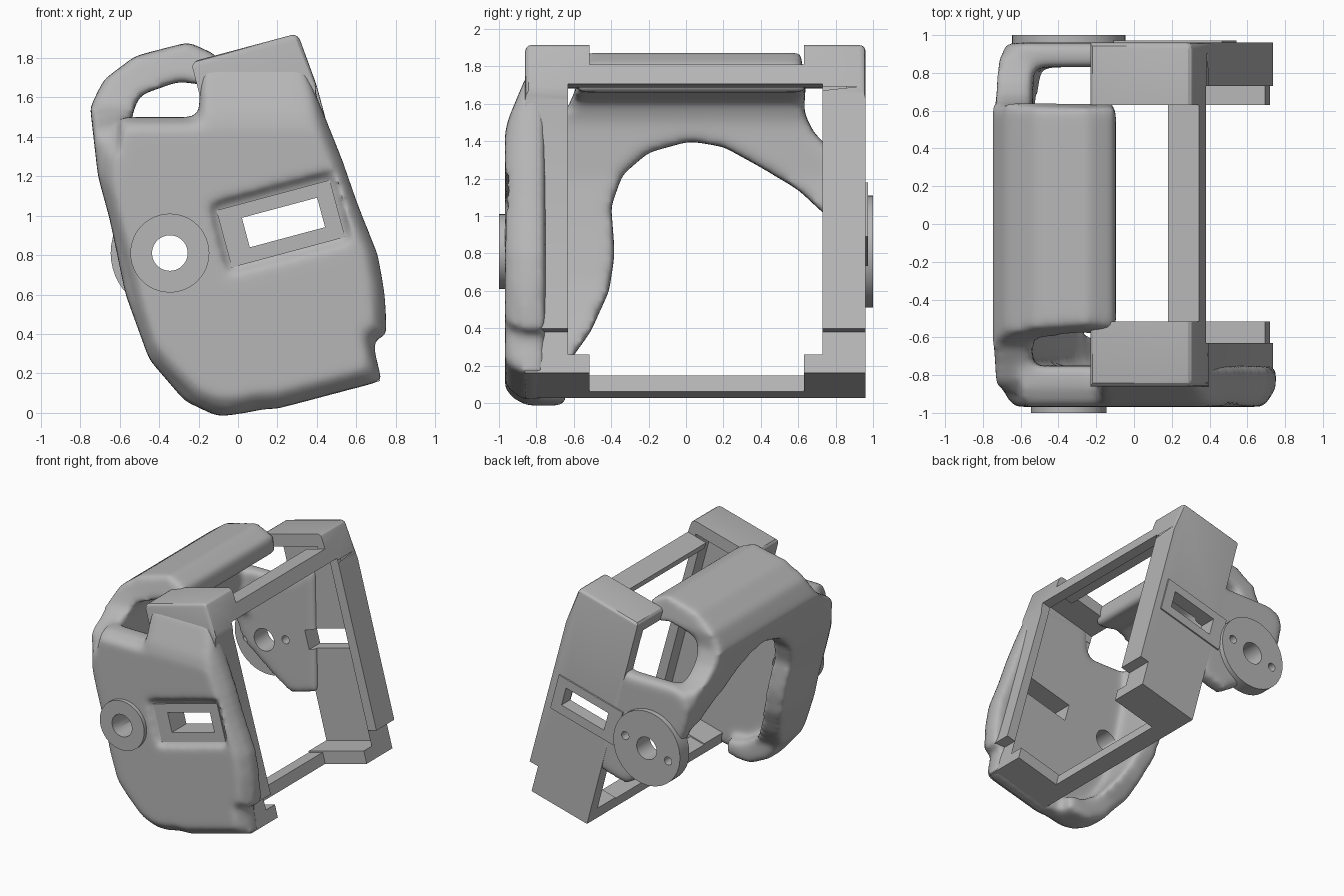
import bpy
import math

old = bpy.data.objects.get("Cube")
if old:
    bpy.data.objects.remove(old, do_unlink=True)

GREY = (0.47, 0.47, 0.47, 1)
mat = bpy.data.materials.new("grey plastic")
mat.use_nodes = True
mat.diffuse_color = GREY
mat.node_tree.nodes["Principled BSDF"].inputs["Base Color"].default_value = GREY

TILT = math.radians(15)


def tilt(a, b):
    """Leaning frame coordinates to world x, z."""
    return (a * math.cos(TILT) - b * math.sin(TILT),
            a * math.sin(TILT) + b * math.cos(TILT))


def prism(name, pts, lo, hi, along="y"):
    n = len(pts)
    if along == "y":
        verts = [(p, d, q) for d in (lo, hi) for p, q in pts]
    else:
        verts = [(d, p, q) for d in (lo, hi) for p, q in pts]
    faces = [tuple(range(n)), tuple(range(2 * n - 1, n - 1, -1))]
    faces += [(i, n + i, n + (i + 1) % n, (i + 1) % n) for i in range(n)]
    me = bpy.data.meshes.new(name)
    me.from_pydata(verts, [], faces)
    ob = bpy.data.objects.new(name, me)
    bpy.context.collection.objects.link(ob)
    me.materials.append(mat)
    pick(ob)
    bpy.ops.object.mode_set(mode="EDIT")
    bpy.ops.mesh.select_all(action="SELECT")
    bpy.ops.mesh.normals_make_consistent(inside=False)
    bpy.ops.object.mode_set(mode="OBJECT")
    return ob


def slab(name, a0, a1, b0, b1, y0, y1):
    pts = [tilt(a0, b0), tilt(a1, b0), tilt(a1, b1), tilt(a0, b1)]
    return prism(name, pts, y0, y1)


def disc(name, a, b, r, y0, y1, sides=48):
    x, z = tilt(a, b)
    ring = [2 * math.pi * i / sides for i in range(sides)]
    return prism(name, [(x + r * math.cos(t), z + r * math.sin(t)) for t in ring], y0, y1)


def pick(ob):
    bpy.ops.object.select_all(action="DESELECT")
    ob.select_set(True)
    bpy.context.view_layer.objects.active = ob


def modify(ob, kind, **settings):
    pick(ob)
    mod = ob.modifiers.new(kind.lower(), kind)
    for key, value in settings.items():
        setattr(mod, key, value)
    bpy.ops.object.modifier_apply(modifier=mod.name)


def combine(ob, other, operation="DIFFERENCE"):
    modify(ob, "BOOLEAN", operation=operation, solver="EXACT", object=other)
    bpy.data.objects.remove(other, do_unlink=True)


def smooth(ob, angle=35):
    pick(ob)
    bpy.ops.object.shade_smooth_by_angle(angle=math.radians(angle))


WINDOW = (0.275, 0.67, 0.795, 0.95)
HUB = (-0.124, 0.872)

# Leaning box frame, rounded at the top, hollowed and opened
outline = [(0.22, -0.03), (0.737, -0.03), (0.737, 0.195), (0.815, 0.195),
           (0.815, 1.5), (0.79, 1.78), (0.23, 1.78)]
frame = prism("box_frame", [tilt(*p) for p in outline], -0.86, 0.96)
upper = frame.vertex_groups.new(name="upper")
upper.add([v.index for v in frame.data.vertices if v.co.z > 1], 1, "REPLACE")
modify(frame, "BEVEL", width=0.035, segments=3, limit_method="VGROUP", vertex_group="upper")
for cut in [(-1, 0.736, 0.07, 1.61, -0.76, 0.86),
            (-1, 0.733, 1.5, 1.68, -0.757, -0.515),
            (-1, 0.733, 1.5, 1.68, 0.63, 0.857),
            (0.7, 2, 0.071, 1.55, -0.63, 0.73),
            (-1, 0.63, 1.5, 2, -0.515, 0.63),
            (-1, 2, 1.66, 2, -0.515, 0.63),
            (0.35, 2, -1, 0.5, -0.515, 0.63),
            (-1, 0.5, 0.06, 0.5, -0.515, 0.63),
            WINDOW + (-2, 2)]:
    combine(frame, slab("cutter", *cut))
smooth(frame, 25)

# Soft wrap-around shell: side wall and roof swept front to back
shell_profile = [
    (-0.1, 1.81), (-0.25, 1.88), (-0.52, 1.81), (-0.68, 1.69), (-0.75, 1.55),
    (-0.71, 1.2), (-0.65, 0.98), (-0.57, 0.6), (-0.45, 0.27), (-0.27, 0.06),
    (-0.1, -0.02), (0.1, 0.01), (0.1, 0.13), (-0.05, 0.15), (-0.2, 0.24),
    (-0.32, 0.42), (-0.41, 0.65), (-0.48, 0.95), (-0.53, 1.2), (-0.54, 1.5),
    (-0.5, 1.61), (-0.3, 1.68), (-0.09, 1.65)]
shell = prism("soft_shell", shell_profile, -0.86, 0.9)

# Big arch through the side wall
arch = [(-0.64, -0.5), (-0.64, 0.2), (-0.51, 0.38), (-0.41, 0.6), (-0.38, 0.8),
        (-0.4, 1.05), (-0.34, 1.22), (-0.2, 1.34), (0.02, 1.4), (0.2, 1.37),
        (0.4, 1.26), (0.6, 1.14), (0.75, 1.0), (2, 0.9), (2, -0.5)]
combine(shell, prism("cutter", arch, -2, 2, "x"))

# Openings where the roof bends down to each pad
front_gap = [(-0.5, 3), (-0.55, 1.82), (-0.59, 1.68), (-0.64, 1.56),
             (-0.74, 1.5), (-2, 1.5), (-2, 3)]
back_gap = [(0.57, 3), (0.62, 1.82), (0.64, 1.68), (0.63, 1.56),
            (0.68, 1.45), (0.76, 1.37), (0.87, 1.32), (2, 1.3), (2, 3)]
for gap in (front_gap, back_gap):
    combine(shell, prism("cutter", gap, -2, 0.2, "x"))

# Front pad stacked in shrinking layers, and a thinner back pad
front_pad = [
    (-0.2, 1.5), (-0.19, 1.74), (0.3, 1.87), (0.36, 1.7), (0.45, 1.48), (0.53, 1.28),
    (0.61, 1.05), (0.71, 0.8), (0.745, 0.6), (0.755, 0.39), (0.68, 0.37), (0.73, 0.16),
    (0.2, 0.02), (0.1, 0.02), (-0.02, -0.01), (-0.1, -0.01), (-0.22, 0.04),
    (-0.35, 0.17), (-0.45, 0.28), (-0.52, 0.5), (-0.58, 0.75), (-0.65, 1.0),
    (-0.7, 1.2), (-0.69, 1.42), (-0.62, 1.5)]
for size, y0, y1 in ((1, -0.88, -0.75), (0.965, -0.935, -0.8), (0.91, -0.968, -0.81)):
    layer = [(x * size, 0.85 + (z - 0.85) * size) for x, z in front_pad]
    combine(shell, prism("pad_layer", layer, y0, y1), "UNION")
back_pad = [
    (0.12, 0.5), (-0.116, 0.435), (-0.25, 0.52), (-0.55, 0.75), (-0.65, 1.0),
    (-0.69, 1.2), (-0.66, 1.29), (-0.55, 1.34), (-0.13, 1.34), (0.1, 1.5)]
combine(shell, prism("back_pad", back_pad, 0.83, 0.96), "UNION")

# Pad fading out at the top, rounded outer shoulder, scoop round the window
pad_fade = [(-2, 1.4), (-0.98, 1.4), (-0.95, 1.52), (-0.85, 1.76), (-0.7, 1.76),
            (-0.7, 3), (-2, 3)]
combine(shell, prism("cutter", pad_fade, -0.21, 2, "x"))
shoulder = [(-0.66, 3), (-0.7, 1.52), (-0.84, 1.44), (-0.93, 1.32), (-2, 1.2), (-2, 3)]
combine(shell, prism("cutter", shoulder, -2, -0.6, "x"))
combine(shell, slab("cutter", 0.13, 0.785, 0.69, 1.06, -2, -0.915))

# Melt the pieces into one rounded form
modify(shell, "REMESH", mode="VOXEL", voxel_size=0.022)
modify(shell, "SMOOTH", factor=0.5, iterations=18)

# Window and hub bores
combine(shell, slab("cutter", *WINDOW, -2, 2))
combine(shell, disc("cutter", *HUB, 0.09, -2, 2))
for side in (-1, 1):
    combine(shell, disc("cutter", HUB[0] + side * 0.2, HUB[1], 0.033, 0.5, 2, 20))
if not shell.data.materials:
    shell.data.materials.append(mat)
smooth(shell, 50)

# Window surrounds
for name, y0, y1 in (("front_window_frame", -0.935, -0.85), ("back_window_frame", 0.9, 0.972)):
    surround = slab(name, 0.16, 0.755, 0.72, 1.02, y0, y1)
    combine(surround, slab("cutter", *WINDOW, -2, 2))

# Mounting discs
front_disc = disc("front_disc", *HUB, 0.2, -1, -0.86)
combine(front_disc, disc("cutter", *HUB, 0.09, -2, 0))
back_disc = disc("back_disc", *HUB, 0.3, 0.88, 1)
combine(back_disc, disc("cutter", *HUB, 0.09, 0, 2))
for side in (-1, 1):
    combine(back_disc, disc("cutter", HUB[0] + side * 0.2, HUB[1], 0.033, 0, 2, 20))
for ob in (front_disc, back_disc):
    smooth(ob)
